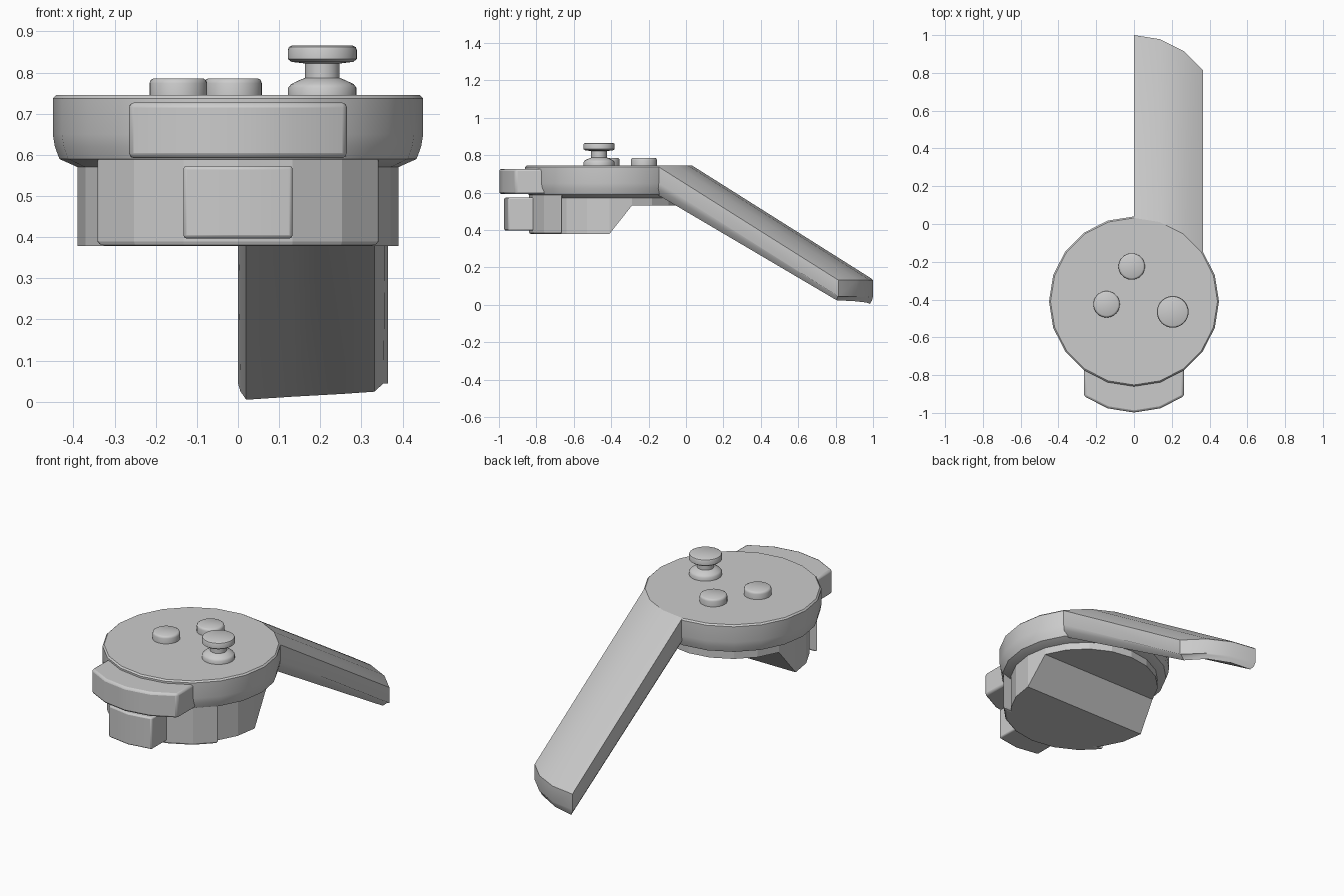
import bpy, bmesh
from math import sin, cos, radians, pi

if "Cube" in bpy.data.objects:
    bpy.data.objects.remove(bpy.data.objects["Cube"])

CY = -0.41   # head centre along y
N = 20       # sides of the head


def finish(name, verts, faces, smooth=None, bevel=0.0):
    me = bpy.data.meshes.new(name)
    me.from_pydata(verts, [], faces)
    bm = bmesh.new()
    bm.from_mesh(me)
    bmesh.ops.recalc_face_normals(bm, faces=bm.faces)
    bm.to_mesh(me)
    bm.free()
    ob = bpy.data.objects.new(name, me)
    bpy.context.collection.objects.link(ob)
    if bevel:
        m = ob.modifiers.new("bevel", 'BEVEL')
        m.width = bevel
        m.segments = 2
        m.limit_method = 'ANGLE'
        m.angle_limit = radians(50)
    if smooth:
        bpy.ops.object.select_all(action='DESELECT')
        ob.select_set(True)
        bpy.context.view_layer.objects.active = ob
        bpy.ops.object.shade_smooth_by_angle(angle=radians(smooth))
    return ob


def lathe(name, profile, x, y, n, smooth):
    verts = [(x + r * sin(2 * pi * i / n), y + r * cos(2 * pi * i / n), z)
             for r, z in profile for i in range(n)]
    rows = len(profile)
    faces = [(k * n + i, k * n + (i + 1) % n, (k + 1) * n + (i + 1) % n, (k + 1) * n + i)
             for k in range(rows - 1) for i in range(n)]
    faces += [tuple(range(n)), tuple(range((rows - 1) * n, rows * n))]
    return finish(name, verts, faces, smooth)


def prism(name, outline, z0, z1, bevel, smooth=None):
    n = len(outline)
    verts = [(x, y, z) for z in (z0, z1) for x, y in outline]
    faces = [(i, (i + 1) % n, n + (i + 1) % n, n + i) for i in range(n)]
    faces += [tuple(range(n)), tuple(range(n, 2 * n))]
    return finish(name, verts, faces, smooth, bevel)


# Head disc
rim = [(0.442, 0.745), (0.45, 0.737), (0.45, 0.65), (0.445, 0.62), (0.434, 0.59)]
lathe("head_disc", rim + [(0.385, 0.568)], 0, CY, N, 35)

# Handle: four rim columns swept back and down
verts, faces = [], []
R, C = len(rim), 4
for end in (0, 1):
    for c in range(C):
        a = radians(18 * c)
        for k, (r, z) in enumerate(rim):
            x, y = r * sin(a), CY + r * cos(a)
            if end:
                y += 0.96
                z -= 0.605
                if k >= R - 2:      # rounded lower tip
                    low = k == R - 1
                    z += (0.02 if low else 0.01) + 0.02 * x / 0.36
                    x += (0.02 if low else 0.006) * ((c == 0) - (c == C - 1))
            elif k == R - 1:
                x += 0.02 * ((c == 0) - (c == C - 1))
            verts.append((x, y, z))
S = R * C
border = ([c * R for c in range(C)] + [(C - 1) * R + k for k in range(1, R)]
          + [c * R + R - 1 for c in range(C - 2, -1, -1)] + list(range(R - 2, 0, -1)))
for a, b in zip(border, border[1:] + border[:1]):
    faces.append((a, b, S + b, S + a))
for s in (0, S):
    for c in range(C - 1):
        for k in range(R - 1):
            p = s + c * R + k
            faces.append((p, p + 1, p + R + 1, p + R))
finish("handle", verts, faces, 35)

# Lower body: rear half steps up to a thinner section
ring = [(0.39 * sin(2 * pi * i / N), CY + 0.39 * cos(2 * pi * i / N)) for i in range(N)]
verts = [(x, y, 0.58) for x, y in ring]
verts += [(x, y, 0.53 if y > CY + 0.01 else 0.378) for x, y in ring]
faces = [(i, (i + 1) % N, N + (i + 1) % N, N + i) for i in range(N)]
faces += [tuple(range(N)), tuple(N + i for i in range(5, 16)),
          (N + 4, N + 5, N + 15, N + 16),
          tuple(N + i % N for i in range(16, 25))]
finish("lower_body", verts, faces)


def front_arc(r, angles, dy=0.0):
    return [(r * sin(radians(a)), CY - r * cos(radians(a)) + dy) for a in angles]


# Front shell, bumper and trigger
prism("front_shell", front_arc(0.43, range(-54, 55, 18)), 0.378, 0.60, 0.012)
prism("bumper", front_arc(0.45, range(-36, 37, 18), -0.138) + [(0.265, -0.74), (-0.265, -0.74)],
      0.592, 0.727, 0.012, 35)
prism("trigger", front_arc(0.43, (-18, 0, 18), -0.132) + [(0.133, -0.75), (-0.133, -0.75)],
      0.397, 0.573, 0.008, 35)

# Buttons
for i, (x, y) in enumerate(((-0.145, -0.425), (-0.012, -0.225))):
    lathe(f"button_{i + 1}", [(0.07, 0.74), (0.07, 0.774), (0.067, 0.782), (0.06, 0.786)],
          x, y, 32, 40)

# Thumbstick
stick = [(0.083, 0.74), (0.083, 0.763), (0.076, 0.772), (0.055, 0.782), (0.042, 0.787),
         (0.042, 0.822), (0.075, 0.826), (0.084, 0.833), (0.084, 0.855),
         (0.081, 0.862), (0.073, 0.866)]
lathe("thumbstick", stick, 0.205, -0.465, 32, 40)
